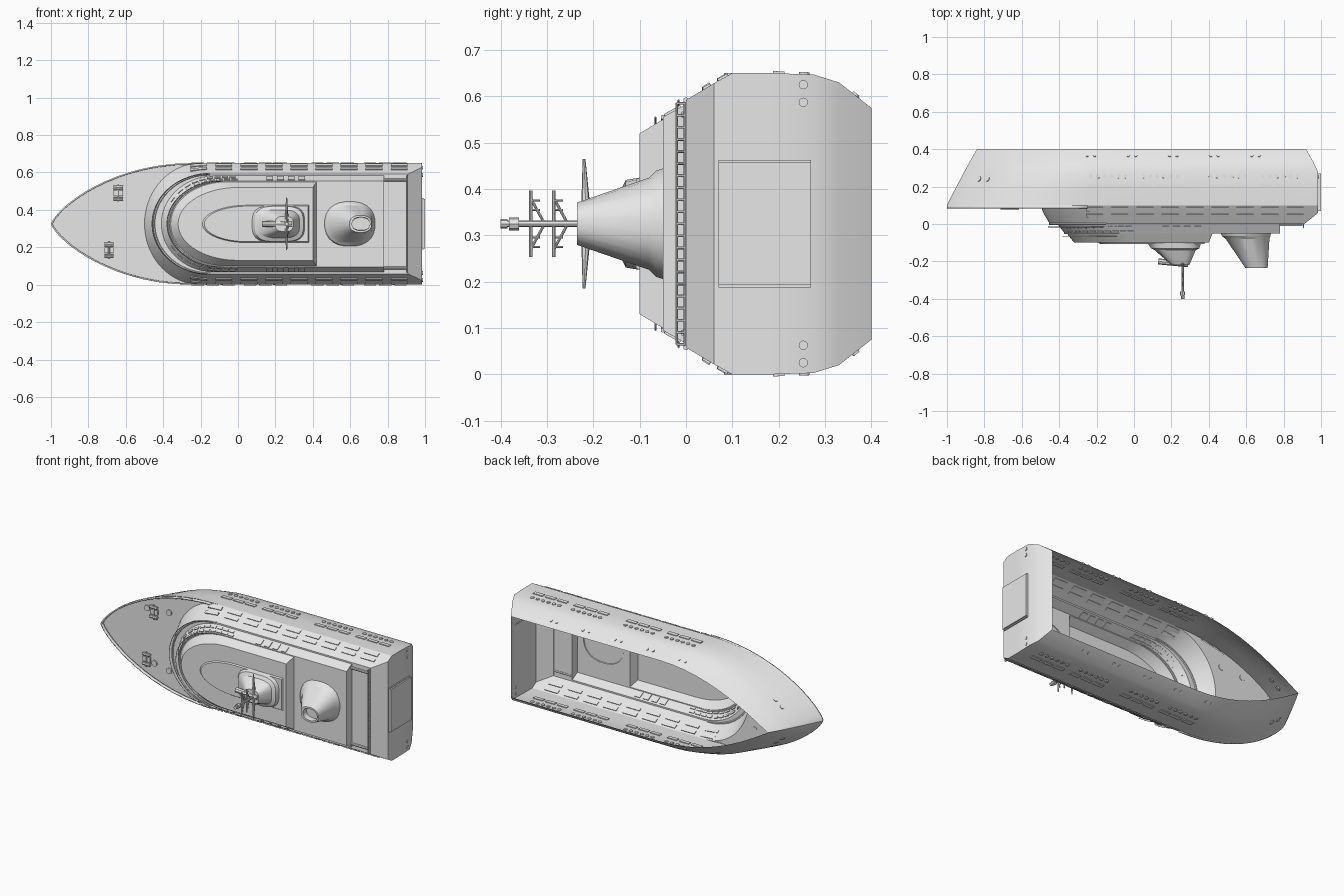
import bpy, bmesh, math
from mathutils import Vector, Matrix

cube = bpy.data.objects.get("Cube")
if cube:
    bpy.data.objects.remove(cube, do_unlink=True)

grey = bpy.data.materials.new("light_grey")
grey.use_nodes = True
grey.diffuse_color = (0.8, 0.8, 0.8, 1)
grey.node_tree.nodes["Principled BSDF"].inputs["Base Color"].default_value = (0.8, 0.8, 0.8, 1)

MID = 0.325          # the ship lies on its side: decks face -y, beam runs along z
made = []


def finish(bm, name, fix=True):
    if fix:
        bmesh.ops.recalc_face_normals(bm, faces=bm.faces)
    mesh = bpy.data.meshes.new(name)
    bm.to_mesh(mesh)
    bm.free()
    obj = bpy.data.objects.new(name, mesh)
    mesh.materials.append(grey)
    bpy.context.collection.objects.link(obj)
    made.append(obj)
    return obj


def loft(bm, rings, cap=True):
    loops = [[bm.verts.new(p) for p in ring] for ring in rings]
    for a, b in zip(loops, loops[1:]):
        for i in range(len(a)):
            j = (i + 1) % len(a)
            bm.faces.new((a[i], a[j], b[j], b[i]))
    if cap:
        bm.faces.new(loops[-1])


def box(bm, centre, size, rot=None):
    m = Matrix.Translation(centre)
    if rot:
        m = m @ rot
    bmesh.ops.create_cube(bm, size=1, matrix=m @ Matrix.Diagonal((*size, 1)))


def rod(bm, a, b, r1, r2=None, sides=8):
    a, b = Vector(a), Vector(b)
    d = b - a
    m = Matrix.Translation((a + b) / 2) @ d.to_track_quat('Z', 'Y').to_matrix().to_4x4()
    bmesh.ops.create_cone(bm, cap_ends=True, segments=sides, radius1=r1,
                          radius2=r1 if r2 is None else r2, depth=d.length, matrix=m)


# Levels: height y, bow x, x of full beam, stern x, half beam, fullness
HULL = [(0.40, -0.84, -0.10, 0.92, 0.25, 1.05), (0.33, -0.88, -0.15, 0.96, 0.305, 0.95),
        (0.275, -0.91, -0.20, 0.985, 0.322, 0.9), (0.18, -0.96, -0.22, 0.985, 0.325, 0.8),
        (0.10, -1.0, -0.25, 0.985, 0.325, 0.75)]
HOUSE = [(0.10, -0.50, -0.20, 0.985, 0.325, 0.5), (0.06, -0.485, -0.18, 0.985, 0.303, 0.5),
         (0.0, -0.45, -0.15, 0.91, 0.267, 0.5), (0.0, -0.41, -0.12, 0.78, 0.258, 0.5),
         (-0.05, -0.37, -0.08, 0.78, 0.23, 0.5), (-0.05, -0.36, -0.06, 0.42, 0.225, 0.5),
         (-0.10, -0.32, 0.0, 0.40, 0.195, 0.5)]


def half_beam(level, x):
    _, bow, full, _, half, power = level
    u = min(max((x - bow) / (full - bow), 0), 1)
    return half * (1 - (1 - u) ** 2) ** power


def outline(level, grow=0.0, steps=16):
    y, bow, full, stern = level[:4]
    xs = [bow + (full - bow) * (i / steps) ** 2 for i in range(steps + 1)] + [stern]
    top = [(x, y, MID + half_beam(level, x) + grow * (i > 0)) for i, x in enumerate(xs)]
    return top + [(x, y, 2 * MID - z) for x, y, z in reversed(top[1:])]


def wall(x, y, side):
    levels = HULL if y > 0.1 else HOUSE
    for a, b in zip(levels, levels[1:]):
        if a[0] >= y >= b[0] and a[0] > b[0]:
            t = (a[0] - y) / (a[0] - b[0])
            return Vector((x, y, MID + side * ((1 - t) * half_beam(a, x) + t * half_beam(b, x))))


def wall_frame(x, y, side):
    p = wall(x, y, side)
    along = (wall(x + 0.005, y, side) - p).normalized()
    up = wall(x, y - 0.004, side) - p
    out = along.cross(up).normalized()
    up = out.cross(along)
    return p, Matrix((along, up, out)).transposed().to_4x4()


# Hollow shell, open at the keel: hull, foredeck and stepped superstructure
bm = bmesh.new()
loft(bm, [outline(l) for l in HULL + HOUSE])
bmesh.ops.remove_doubles(bm, verts=bm.verts, dist=0.0005)
finish(bm, "hull_and_superstructure")

# Low bulwark along the foredeck
bm = bmesh.new()
edge = [p for p in outline(HULL[-1]) if p[0] < -0.24]
edge = edge[len(edge) // 2 + 1:] + edge[:len(edge) // 2 + 1]
low = [bm.verts.new(p) for p in edge]
high = [bm.verts.new((x, y - 0.018, z)) for x, y, z in edge]
for i in range(len(edge) - 1):
    bm.faces.new((low[i], low[i + 1], high[i + 1], high[i]))
bulwark = finish(bm, "bow_bulwark")
solid = bulwark.modifiers.new("thickness", 'SOLIDIFY')
solid.thickness = 0.008

# Windows on both sides, set through the shell
bm = bmesh.new()


def window(x, y, w, h):
    for side in (1, -1):
        p, rot = wall_frame(x, y, side)
        box(bm, p, (w, h, 0.009), rot)


def porthole(x, y, r):
    for side in (1, -1):
        p, rot = wall_frame(x, y, side)
        bmesh.ops.create_cone(bm, cap_ends=True, segments=12, radius1=r, radius2=r,
                              depth=0.009, matrix=Matrix.Translation(p) @ rot)


for start in (-0.23, 0.05, 0.41, 0.69):
    for i in range(6):
        porthole(start + 0.037 * i, 0.255, 0.011)
    for i in range(3):
        window(start + 0.015 + 0.082 * i, 0.2, 0.065, 0.024)
for i in range(9):
    for y, h in ((0.08, 0.024), (0.045, 0.018)):
        window(-0.21 + 0.134 * i, y, 0.09, h)
for i in range(4):
    window(0.17 + 0.057 * i, -0.028, 0.036, 0.04)
for i in range(5):
    for dx in (-0.02, 0.02):
        porthole(-0.23 + 0.22 * i + dx, 0.365, 0.008)
for i in range(9):
    window(-0.35 + 0.04 * i, -0.018, 0.032, 0.014)
    window(-0.34 + 0.04 * i, -0.04, 0.032, 0.012)
porthole(-0.83, 0.24, 0.015)
porthole(-0.785, 0.24, 0.015)
finish(bm, "windows_and_portholes")

# Ledges wrapping round the rounded front of the superstructure
for name, level, out in (("lower_ledge", HOUSE[2], 0.012), ("upper_ledge", HOUSE[4], 0.01)):
    bm = bmesh.new()
    path = [p for p in outline(level) if p[0] < 0]
    path = path[len(path) // 2 + 1:] + path[:len(path) // 2 + 1]
    for a, b in zip(path, path[1:]):
        rod(bm, a, b, out / 2, sides=6)
        rod(bm, (a[0] - 0.01, a[1] - 0.016, a[2]), (b[0] - 0.01, b[1] - 0.016, b[2]), 0.002, sides=4)
    finish(bm, name)

# Raised roof panel
bm = bmesh.new()
roof = (-0.10, -0.19, 0.05, 0.38, 0.10, 0.5)
loft(bm, [outline(roof), outline((-0.108, -0.18, 0.05, 0.375, 0.095, 0.5))])
finish(bm, "roof_panel")


# Tapered deckhouses with rounded sections
def tier(name, levels, sides, power):
    bm = bmesh.new()
    rings = []
    for y, x0, x1, half in levels:
        ring = []
        for k in range(sides):
            a = 2 * math.pi * (k + 0.5) / sides
            c, s = math.cos(a), math.sin(a)
            ring.append(((x0 + x1) / 2 + math.copysign(abs(c) ** power, c) * (x1 - x0) / 2, y,
                         MID + math.copysign(abs(s) ** power, s) * half))
        rings.append(ring)
    loft(bm, rings)
    finish(bm, name)


tier("mast_house", [(-0.10, 0.07, 0.36, 0.1), (-0.13, 0.09, 0.35, 0.095), (-0.14, 0.11, 0.33, 0.075),
                    (-0.21, 0.19, 0.30, 0.045), (-0.22, 0.20, 0.295, 0.04)], 24, 0.6)
tier("funnel", [(-0.045, 0.46, 0.735, 0.122), (-0.065, 0.47, 0.73, 0.115), (-0.08, 0.49, 0.725, 0.1),
                (-0.235, 0.595, 0.715, 0.046), (-0.235, 0.61, 0.705, 0.036),
                (-0.20, 0.61, 0.705, 0.034)], 24, 0.85)

# Mast with braced yards and a long radar blade
bm = bmesh.new()
mx = 0.26
rod(bm, (mx, -0.2, MID), (mx, -0.4, MID), 0.007)
rod(bm, (mx, -0.36, MID), (mx, -0.382, MID), 0.014)
rod(bm, (mx, -0.385, MID), (mx, -0.4, MID), 0.01)
for y in (-0.285, -0.335):
    rod(bm, (mx, y, MID - 0.072), (mx, y, MID + 0.072), 0.004)
    for s in (-1, 1):
        rod(bm, (mx, y, MID + s * 0.055), (mx, y + 0.03, MID), 0.003)
        for k in (0.03, 0.05):
            rod(bm, (mx, y, MID + s * k), (mx, y + 0.02, MID + s * k), 0.002)
for s in (-1, 1):
    rod(bm, (mx, -0.215, MID), (mx, -0.22, MID + s * 0.14), 0.012, 0.003)
rod(bm, (0.13, -0.2, MID), (0.29, -0.215, MID), 0.016)
finish(bm, "mast")

# Stern railing and rim round the aft deck
bm = bmesh.new()
for y in (-0.002, -0.02):
    rod(bm, (0.905, y, 0.065), (0.905, y, 0.585), 0.003)
for i in range(21):
    z = 0.065 + 0.026 * i
    rod(bm, (0.905, 0.0, z), (0.905, -0.02, z), 0.003, sides=6)
for z in (0.09, 0.56):
    rod(bm, (0.78, -0.004, z), (0.9, -0.004, z), 0.008)
finish(bm, "stern_rail")

# Stern door with side grooves, and stern lights
bm = bmesh.new()
box(bm, (0.991, 0.17, MID), (0.018, 0.20, 0.264))
for z in (0.19, 0.46):
    box(bm, (0.988, 0.17, z), (0.008, 0.20, 0.005))
for z in (0.025, 0.063, 0.587, 0.625):
    rod(bm, (0.982, 0.253, z), (0.989, 0.253, z), 0.01, sides=12)
finish(bm, "stern_door")

# Foredeck winches and bollards
bm = bmesh.new()
for x, z in ((-0.64, 0.49), (-0.69, 0.185)):
    box(bm, (x, 0.094, z), (0.05, 0.012, 0.03))
    for dz in (-0.03, 0.03):
        rod(bm, (x - 0.025, 0.088, z + dz), (x + 0.025, 0.088, z + dz), 0.01)
    rod(bm, (x, 0.088, z - 0.045), (x, 0.088, z + 0.045), 0.005)
for x, z in ((-0.69, 0.5), (-0.54, 0.51), (-0.64, 0.17), (-0.54, 0.15)):
    rod(bm, (x, 0.102, z), (x, 0.092, z), 0.018, sides=14)
finish(bm, "foredeck_fittings")

# Smooth shading with sharp edges kept
bpy.ops.object.select_all(action='DESELECT')
for obj in made:
    obj.select_set(True)
bpy.context.view_layer.objects.active = made[0]
bpy.ops.object.shade_smooth_by_angle(angle=math.radians(25))
